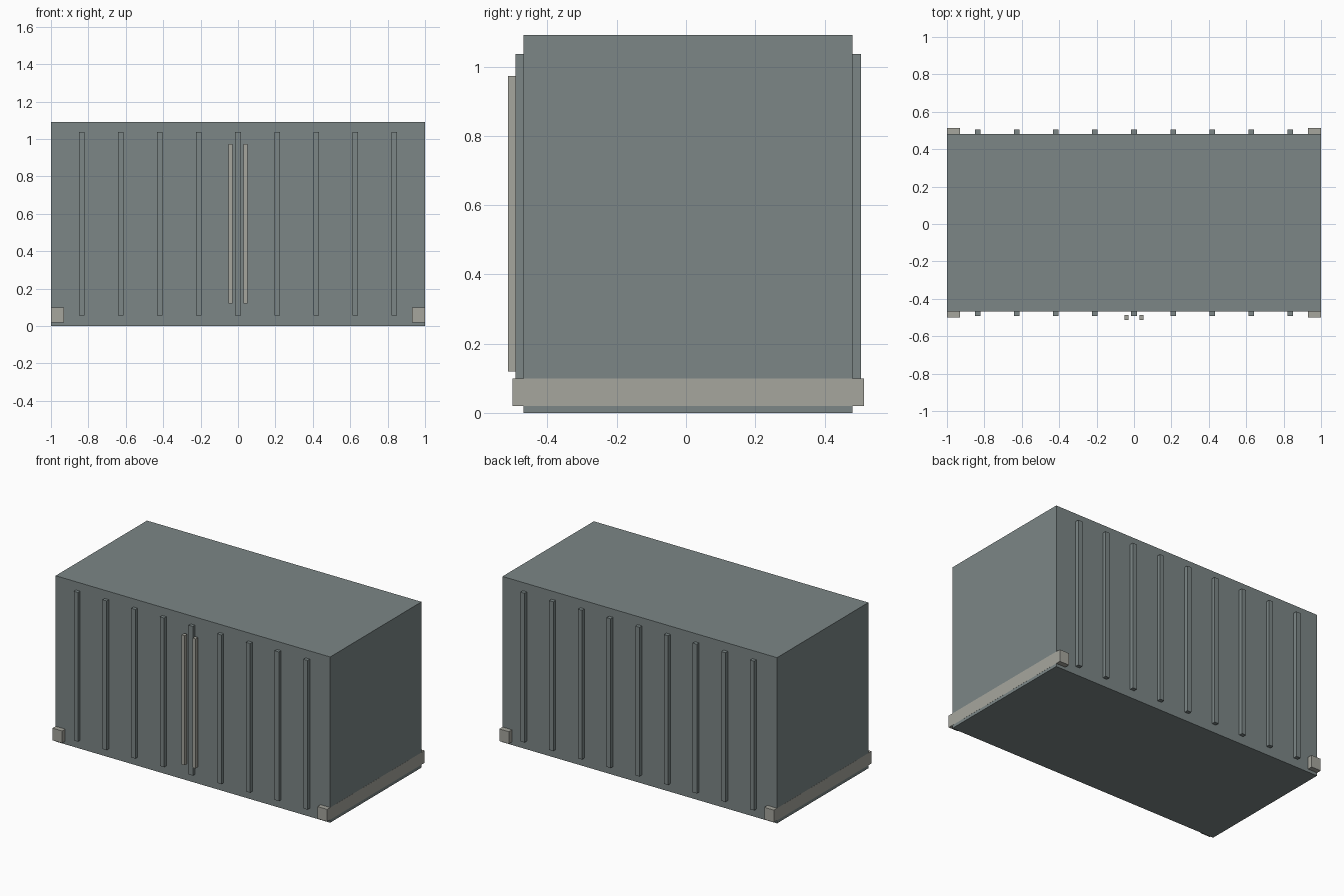
import bpy

if "Cube" in bpy.data.objects:
    bpy.data.objects.remove(bpy.data.objects["Cube"])


def material(name, rgb):
    m = bpy.data.materials.new(name)
    m.diffuse_color = (*rgb, 1)
    m.use_nodes = True
    m.node_tree.nodes["Principled BSDF"].inputs["Base Color"].default_value = m.diffuse_color
    return m


PAINT = material("grey_green_paint", (0.20, 0.24, 0.24))
STEEL = material("pale_steel", (0.38, 0.38, 0.34))


def box(name, lo, hi, mat):
    centre = [(a + b) / 2 for a, b in zip(lo, hi)]
    bpy.ops.mesh.primitive_cube_add(size=1, location=centre)
    ob = bpy.context.object
    ob.name = name
    ob.scale = [b - a for a, b in zip(lo, hi)]
    bpy.ops.object.transform_apply(location=False, rotation=False, scale=True)
    ob.data.materials.append(mat)
    return ob


FRONT, BACK = -0.469, 0.481

# main container shell, a hair inside the sill ends
box("container_body", (-0.9995, FRONT, 0), (0.9995, BACK, 1.091), PAINT)

# vertical ribs along both long walls
for i in range(9):
    x = (i - 4) * 0.209
    box("front_rib", (x - 0.015, FRONT - 0.023, 0.055), (x + 0.015, FRONT + 0.005, 1.037), PAINT)
    box("back_rib", (x - 0.015, BACK - 0.005, 0.055), (x + 0.015, BACK + 0.025, 1.037), PAINT)

for side in (-1, 1):
    # door locking bars, standing clear of the front wall
    x = side * 0.04
    box("door_bar", (x - 0.011, -0.514, 0.12), (x + 0.011, -0.487, 0.973), STEEL)
    # end sills running front to back, showing as corner blocks
    x = side * 0.965
    box("end_sill", (x - 0.035, -0.501, 0.02), (x + 0.035, 0.514, 0.10), STEEL)
